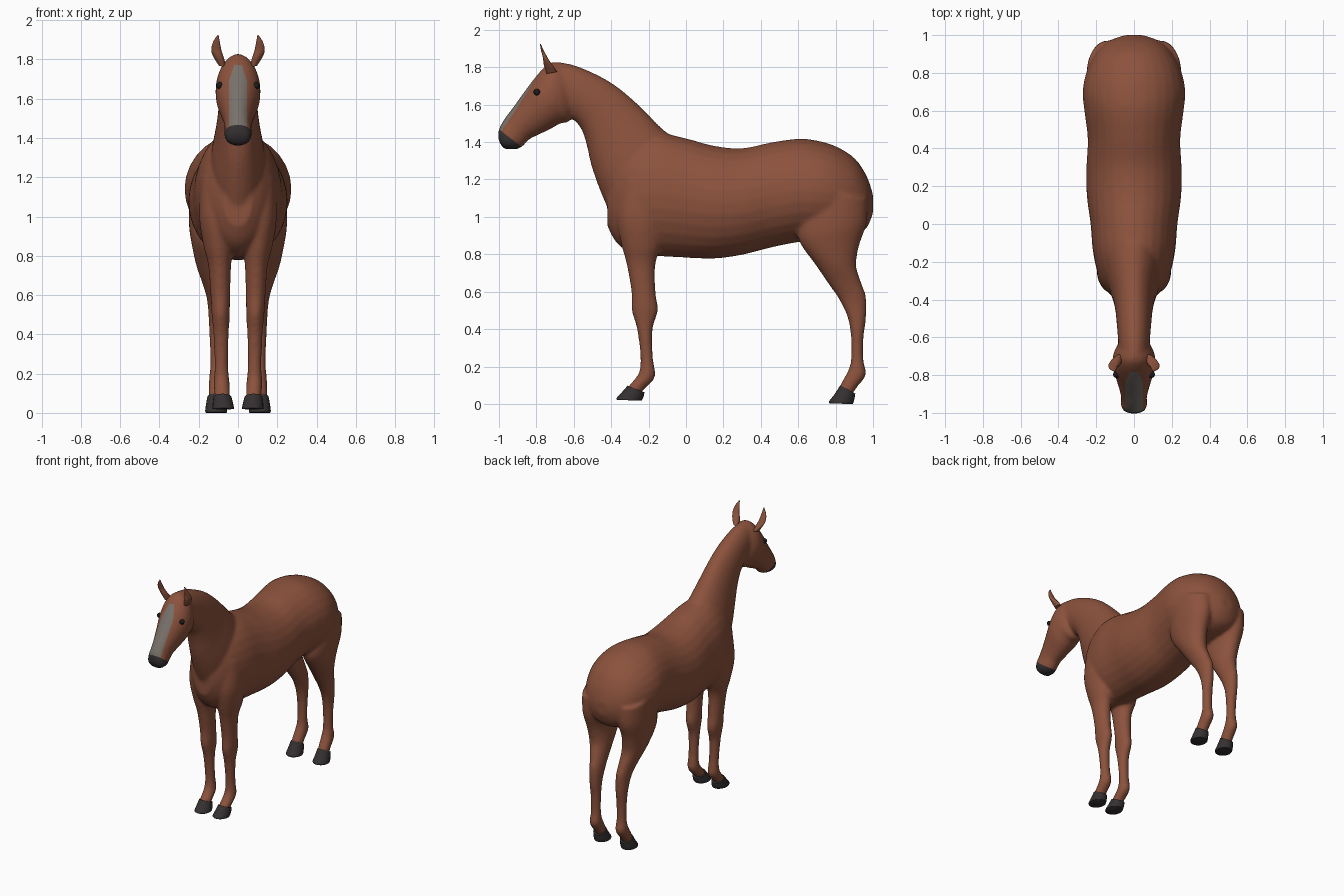
import bpy, bmesh, math
from mathutils import Vector

if "Cube" in bpy.data.objects:
    bpy.data.objects.remove(bpy.data.objects["Cube"])


def material(name, col):
    m = bpy.data.materials.new(name)
    m.diffuse_color = (*col, 1)
    m.use_nodes = True
    m.node_tree.nodes["Principled BSDF"].inputs["Base Color"].default_value = m.diffuse_color
    return m


COAT = material("chestnut coat", (0.262, 0.085, 0.046))
DARK = material("dark hoof and muzzle", (0.036, 0.030, 0.031))
BLAZE = material("grey blaze", (0.19, 0.165, 0.145))
EYE = material("eye black", (0.012, 0.011, 0.011))


def catmull(p, i, t):
    a, b, c, d = (p[min(max(i + k, 0), len(p) - 1)] for k in (-1, 0, 1, 2))
    return [0.5 * (2 * q + (r - o) * t + (2 * o - 5 * q + 4 * r - s) * t * t
                   + (3 * q - o - 3 * r + s) * t ** 3) for o, q, r, s in zip(a, b, c, d)]


def loft(bm, rings, side=1, steps=4, n=28):
    """Oval rings (y1, z1, y2, z2, centre x, half width) joined along a smooth path."""
    path = [catmull(rings, i, k / steps) for i in range(len(rings) - 1) for k in range(steps)]
    path.append(rings[-1])
    loops = []
    for y1, z1, y2, z2, x, w in path:
        loop = []
        for k in range(n):
            a = 2 * math.pi * k / n
            c = math.cos(a) / 2
            loop.append(bm.verts.new((side * (x + w * math.sin(a)),
                                      (y1 + y2) / 2 + c * (y1 - y2),
                                      (z1 + z2) / 2 + c * (z1 - z2))))
        loops.append(loop)
    faces = [bm.faces.new(loops[0]), bm.faces.new(loops[-1][::-1])]
    for p, q in zip(loops, loops[1:]):
        for k in range(n):
            faces.append(bm.faces.new((p[k], q[k], q[(k + 1) % n], p[(k + 1) % n])))
    bmesh.ops.recalc_face_normals(bm, faces=faces)


def finish(name, bm, *mats):
    me = bpy.data.meshes.new(name)
    bm.to_mesh(me)
    bm.free()
    for m in mats:
        me.materials.append(m)
    ob = bpy.data.objects.new(name, me)
    bpy.context.collection.objects.link(ob)
    return ob


def smooth(ob, angle=50):
    bpy.ops.object.select_all(action='DESELECT')
    ob.select_set(True)
    bpy.context.view_layer.objects.active = ob
    bpy.ops.object.shade_smooth_by_angle(angle=math.radians(angle))


# Trunk as (y, top z, bottom z, half width)
trunk = [(-.42, 1.20, .95, .07), (-.37, 1.34, .86, .13), (-.28, 1.42, .80, .185),
         (-.15, 1.45, .79, .217), (0, 1.42, .782, .23), (.15, 1.38, .777, .25),
         (.3, 1.367, .797, .252), (.45, 1.397, .835, .245), (.6, 1.418, .865, .263),
         (.7, 1.408, .87, .272), (.8, 1.378, .88, .253), (.9, 1.315, .9, .205),
         (.965, 1.22, .94, .14), (1.0, 1.12, 1.02, .05)]
trunk = [(y, t, y, b, 0, w) for y, t, b, w in trunk]
neck = [(-.02, 1.40, -.39, .98, 0, .14), (-.12, 1.465, -.455, 1.13, 0, .138),
        (-.25, 1.595, -.505, 1.27, 0, .113), (-.36, 1.69, -.53, 1.38, 0, .1),
        (-.465, 1.755, -.56, 1.47, 0, .093), (-.6, 1.812, -.615, 1.53, 0, .085),
        (-.70, 1.83, -.68, 1.56, 0, .08)]
head = [(-.61, 1.79, -.60, 1.58, 0, .06), (-.70, 1.828, -.625, 1.51, 0, .098),
        (-.75, 1.808, -.67, 1.50, 0, .113), (-.81, 1.742, -.72, 1.472, 0, .112),
        (-.87, 1.662, -.79, 1.438, 0, .091), (-.92, 1.592, -.84, 1.413, 0, .076),
        (-.967, 1.53, -.872, 1.378, 0, .068), (-.998, 1.475, -.905, 1.362, 0, .07),
        (-1.004, 1.43, -.96, 1.362, 0, .058), (-1.0, 1.405, -.98, 1.37, 0, .03)]
fore = [(-.35, 1.2, -.10, 1.2, .10, .09), (-.37, 1.0, -.11, 1.0, .108, .09),
        (-.345, .85, -.13, .85, .1, .076), (-.318, .75, -.163, .75, .093, .058),
        (-.292, .6, -.163, .6, .09, .05), (-.29, .5, -.15, .5, .088, .046),
        (-.262, .4, -.178, .4, .086, .039), (-.243, .25, -.177, .25, .085, .035),
        (-.253, .165, -.165, .145, .083, .04), (-.303, .10, -.222, .08, .08, .04),
        (-.32, .07, -.25, .05, .079, .038)]
hind = [(.63, 1.15, .97, 1.1, .14, .11), (.60, .95, .967, .97, .145, .105),
        (.61, .86, .927, .85, .145, .09), (.688, .75, .91, .74, .135, .076),
        (.763, .64, .937, .65, .12, .056), (.818, .56, .963, .57, .11, .046),
        (.863, .465, .963, .46, .108, .041), (.882, .36, .949, .35, .107, .037),
        (.882, .24, .948, .24, .107, .035), (.867, .18, .962, .155, .107, .041),
        (.832, .115, .915, .09, .109, .041), (.815, .075, .89, .05, .11, .04)]

# Body: overlapping lofts fused into one smooth skin
bm = bmesh.new()
for rings in (trunk, neck, head):
    loft(bm, rings)
for side in (1, -1):
    loft(bm, fore, side)
    loft(bm, hind, side)
body = finish("body", bm, COAT, DARK, BLAZE)
fuse = body.modifiers.new("fuse", 'REMESH')
fuse.mode = 'VOXEL'
fuse.voxel_size = 0.011
relax = body.modifiers.new("relax", 'SMOOTH')
relax.factor, relax.iterations = 0.5, 7
skin = bpy.data.meshes.new_from_object(body.evaluated_get(bpy.context.evaluated_depsgraph_get()))
body.modifiers.clear()
body.data = skin
skin.materials.clear()
for m in (COAT, DARK, BLAZE):
    skin.materials.append(m)

# Muzzle and blaze: cut clean borders in the head, then colour by region
bm = bmesh.new()
bm.from_mesh(skin)
lip, lip_n = Vector((0, -1.0, 1.468)), Vector((0, -.61, -.79))
top = Vector((0, -.8, 1.77))
cuts = [(lip, lip_n)]
for s in (1, -1):
    cuts += [(Vector((s * .047, 0, 0)), Vector((s, 0, 0))),
             (top + Vector((s * .02, 0, 0)), Vector((s * .9, 0, .3)))]


def on_head(f):
    return f.calc_center_median().y < -.72 and f.calc_center_median().z > 1.3


for co, no in cuts:
    fs = [f for f in bm.faces if on_head(f)]
    geom = list({e for f in fs for e in f.edges} | {v for f in fs for v in f.verts}) + fs
    bmesh.ops.bisect_plane(bm, geom=geom, plane_co=co, plane_no=no)
bm.normal_update()
for f in bm.faces:
    f.material_index = 0
    f.smooth = True
    c = f.calc_center_median()
    if on_head(f):
        if (c - lip).dot(lip_n) > 0 and c.y < -.85:
            f.material_index = 1
        elif (c.z < 1.77 and f.normal.dot(Vector((0, -.83, .55))) > .3
              and all((c - co).dot(no) < 0 for co, no in cuts[1:])):
            f.material_index = 2
bm.to_mesh(skin)
bm.free()

# Hooves, ears and eyes
fore_hoof = [(-.312, .098, -.222, .062, .079, .046), (-.345, .06, -.228, .035, .077, .052),
             (-.372, .03, -.236, .02, .075, .055), (-.368, .021, -.238, .018, .075, .053)]
hind_hoof = [(.825, .10, .905, .055, .11, .047), (.793, .05, .9, .025, .111, .053),
             (.765, .014, .895, .006, .111, .056), (.769, .002, .892, 0, .111, .054)]
ear = [(-.745, 1.765, -.69, 1.775, .08, .018), (-.76, 1.812, -.705, 1.80, .096, .025),
       (-.765, 1.85, -.732, 1.838, .11, .026), (-.775, 1.89, -.757, 1.883, .11, .018),
       (-.781, 1.925, -.776, 1.923, .102, .003)]
for side, tag in ((1, "right"), (-1, "left")):
    for name, rings, mat in (("front_hoof", fore_hoof, DARK), ("hind_hoof", hind_hoof, DARK),
                             ("ear", ear, COAT)):
        bm = bmesh.new()
        loft(bm, rings, side, n=20)
        smooth(finish(f"{name}_{tag}", bm, mat))
    bm = bmesh.new()
    bmesh.ops.create_uvsphere(bm, u_segments=16, v_segments=10, radius=.018)
    bmesh.ops.translate(bm, verts=bm.verts, vec=(side * .093, -.797, 1.667))
    smooth(finish(f"eye_{tag}", bm, EYE))
